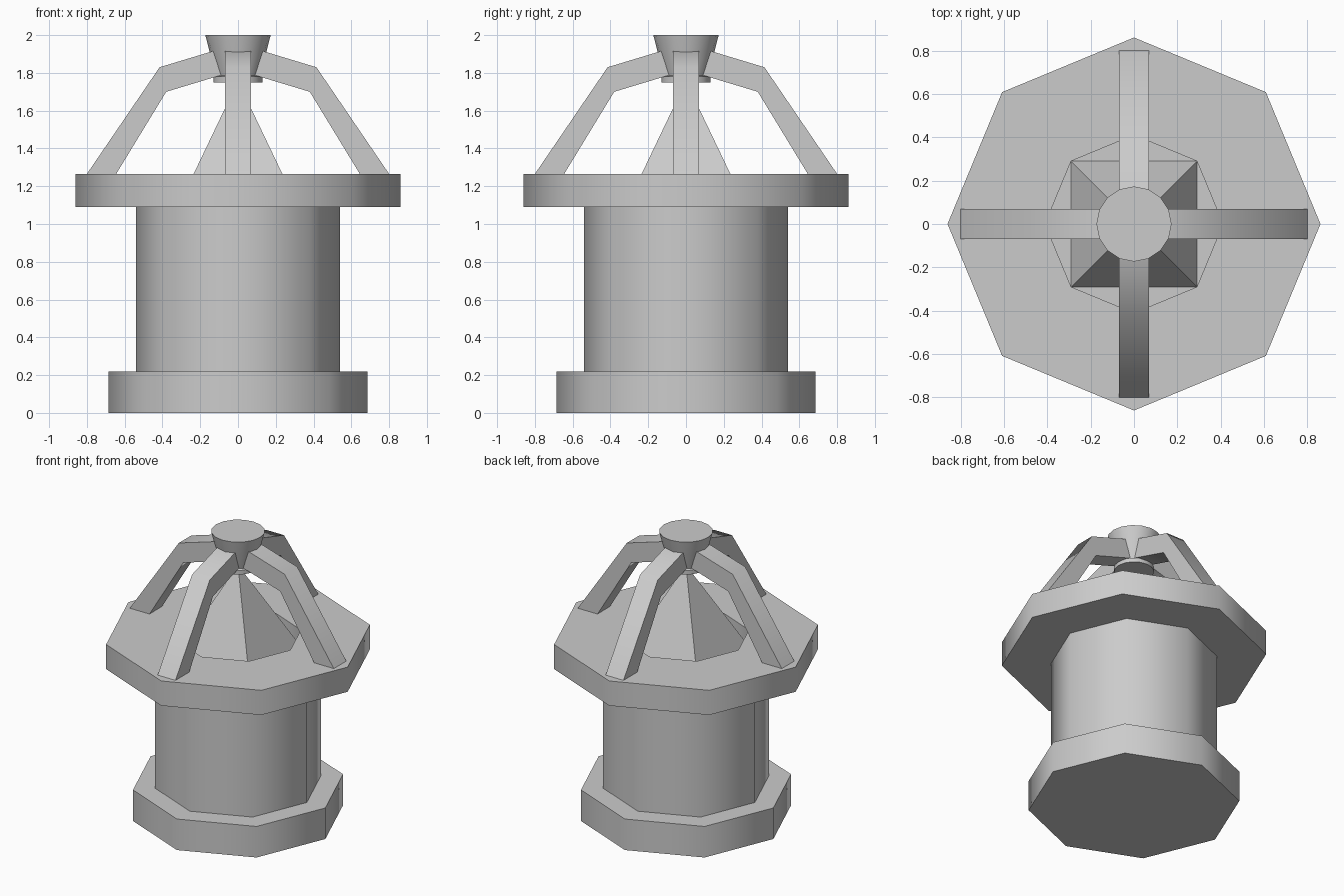
import bpy, bmesh, math

if "Cube" in bpy.data.objects:
    bpy.data.objects.remove(bpy.data.objects["Cube"])


def finish(name, bm, angle=50):
    bmesh.ops.recalc_face_normals(bm, faces=bm.faces[:])
    me = bpy.data.meshes.new(name)
    bm.to_mesh(me)
    bm.free()
    ob = bpy.data.objects.new(name, me)
    bpy.context.collection.objects.link(ob)
    bpy.ops.object.select_all(action='DESELECT')
    ob.select_set(True)
    bpy.context.view_layer.objects.active = ob
    bpy.ops.object.shade_smooth_by_angle(angle=math.radians(angle))
    return ob


def lathe(name, profile, sides, turn=0.0, angle=50):
    """Stack rings of (radius, z), bridge them and cap both ends."""
    bm = bmesh.new()
    rings = []
    for r, z in profile:
        rings.append([bm.verts.new((r * math.cos(turn + math.tau * i / sides),
                                    r * math.sin(turn + math.tau * i / sides), z))
                      for i in range(sides)])
    for a, b in zip(rings, rings[1:]):
        for i in range(sides):
            j = (i + 1) % sides
            bm.faces.new((a[i], a[j], b[j], b[i]))
    bm.faces.new(rings[0])
    bm.faces.new(rings[-1])
    return finish(name, bm, angle)


# Octagonal foot and body, corners on the axes
lathe("base", [(0.685, 0), (0.685, 0.22)], 8)
lathe("body", [(0.54, 0.22), (0.54, 1.09)], 8)

# Wide octagonal plate with a shallow recess for the pyramid
lathe("top_plate", [(0.54, 1.09), (0.86, 1.09), (0.86, 1.265),
                    (0.41, 1.265), (0.41, 1.15)], 8)

# Four-sided pyramid standing in the recess
s = math.sqrt(2)
lathe("pyramid", [(0.29 * s, 1.15), (0.07 * s, 1.61), (0.02 * s, 1.715)],
      4, math.pi / 4, 30)

# Tapered cap on top with a small collar beneath
lathe("top_cap", [(0.13, 1.75), (0.13, 1.78), (0.115, 1.785), (0.15, 1.91),
                  (0.173, 2.0)], 16)

# Four bent arms from the plate rim up to the cap
outline = [(0.80, 1.265), (0.415, 1.83), (0.15, 1.91), (0.10, 1.925),
           (0.065, 1.795), (0.115, 1.78), (0.38, 1.70), (0.645, 1.265)]
quads = [(0, 1, 6, 7), (1, 2, 5, 6), (2, 3, 4, 5)]
for n, label in enumerate(("right", "back", "left", "front")):
    c, sn = math.cos(n * math.pi / 2), math.sin(n * math.pi / 2)
    bm = bmesh.new()
    sides = [[bm.verts.new((x * c - w * sn, x * sn + w * c, z)) for x, z in outline]
             for w in (-0.07, 0.07)]
    for side in sides:
        for q in quads:
            bm.faces.new([side[k] for k in q])
    for k in range(len(outline)):
        m = (k + 1) % len(outline)
        bm.faces.new((sides[0][k], sides[0][m], sides[1][m], sides[1][k]))
    finish("arm_" + label, bm)
